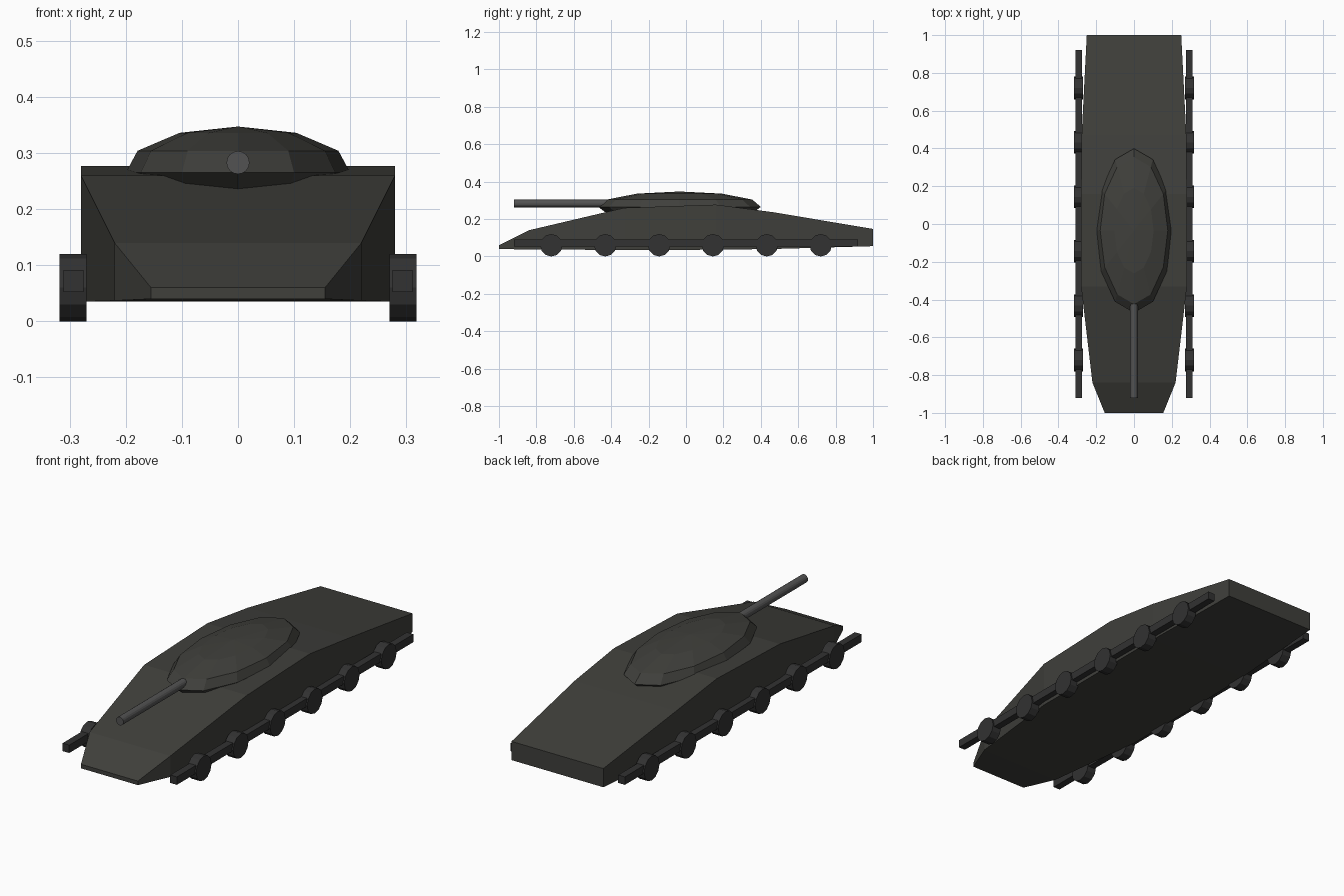
import bpy, bmesh
from math import sin, cos, pi
from mathutils import Matrix

if "Cube" in bpy.data.objects:
    bpy.data.objects.remove(bpy.data.objects["Cube"])


def material(name, rgb):
    m = bpy.data.materials.new(name)
    m.diffuse_color = (*rgb, 1)
    m.use_nodes = True
    m.node_tree.nodes["Principled BSDF"].inputs["Base Color"].default_value = m.diffuse_color
    return m


ARMOUR = material("armour", (0.05, 0.05, 0.044))
RUNNING = material("running_gear", (0.032, 0.032, 0.032))
STEEL = material("gun_steel", (0.085, 0.085, 0.085))


def finish(name, bm, mat):
    bmesh.ops.recalc_face_normals(bm, faces=bm.faces)
    mesh = bpy.data.meshes.new(name)
    bm.to_mesh(mesh)
    bm.free()
    mesh.materials.append(mat)
    ob = bpy.data.objects.new(name, mesh)
    bpy.context.collection.objects.link(ob)
    return ob


def loft(name, rings, mat):
    """Bridge equal-length closed rings and cap both ends."""
    bm = bmesh.new()
    loops = [[bm.verts.new(p) for p in ring] for ring in rings]
    n = len(loops[0])
    for a, b in zip(loops, loops[1:]):
        for i in range(n):
            j = (i + 1) % n
            bm.faces.new((a[i], a[j], b[j], b[i]))
    bm.faces.new(loops[0])
    bm.faces.new(loops[-1])
    return finish(name, bm, mat)


def cylinder(name, radius, depth, sides, centre, axis, mat):
    bm = bmesh.new()
    bmesh.ops.create_cone(bm, cap_ends=True, segments=sides,
                          radius1=radius, radius2=radius, depth=depth)
    bm.transform(Matrix.Translation(centre) @ Matrix.Rotation(pi / 2, 4, axis))
    return finish(name, bm, mat)


# Hull: cross-sections (y, half width, bottom z, top z)
sections = [(-1, 0.155, 0.04, 0.06), (-0.84, 0.22, 0.037, 0.14),
            (-0.33, 0.28, 0.035, 0.26), (0.16, 0.28, 0.036, 0.277),
            (0.47, 0.277, 0.04, 0.236), (1, 0.25, 0.055, 0.147)]
loft("hull", [[(-w, y, b), (w, y, b), (w, y, t), (-w, y, t)]
              for y, w, b, t in sections], ARMOUR)

# Turret: faceted elliptical dome (scale, z)
levels = [(0.9, 0.233), (1, 0.265), (0.895, 0.304), (0.52, 0.336), (0.01, 0.347)]
loft("turret", [[(0.2 * s * sin(i * pi / 6), -0.035 + 0.435 * s * cos(i * pi / 6), z)
                 for i in range(12)] for s, z in levels], ARMOUR)

# Gun barrel
gun = cylinder("gun_barrel", 0.0205, 0.57, 16, (0, -0.635, 0.283), 'X', STEEL)

# Running gear on both sides: long bar and six road wheels
for side, sx in (("left", -1), ("right", 1)):
    bm = bmesh.new()
    bmesh.ops.create_cube(bm, size=1)
    bm.transform(Matrix.Translation((sx * 0.293, 0, 0.072)) @
                 Matrix.Diagonal((0.036, 1.84, 0.039, 1)))
    finish(f"{side}_track_bar", bm, RUNNING)
    for i in range(6):
        cylinder(f"{side}_wheel_{i + 1}", 0.06, 0.048, 12,
                 (sx * 0.294, -0.72 + i * 0.288, 0.06), 'Y', RUNNING)
